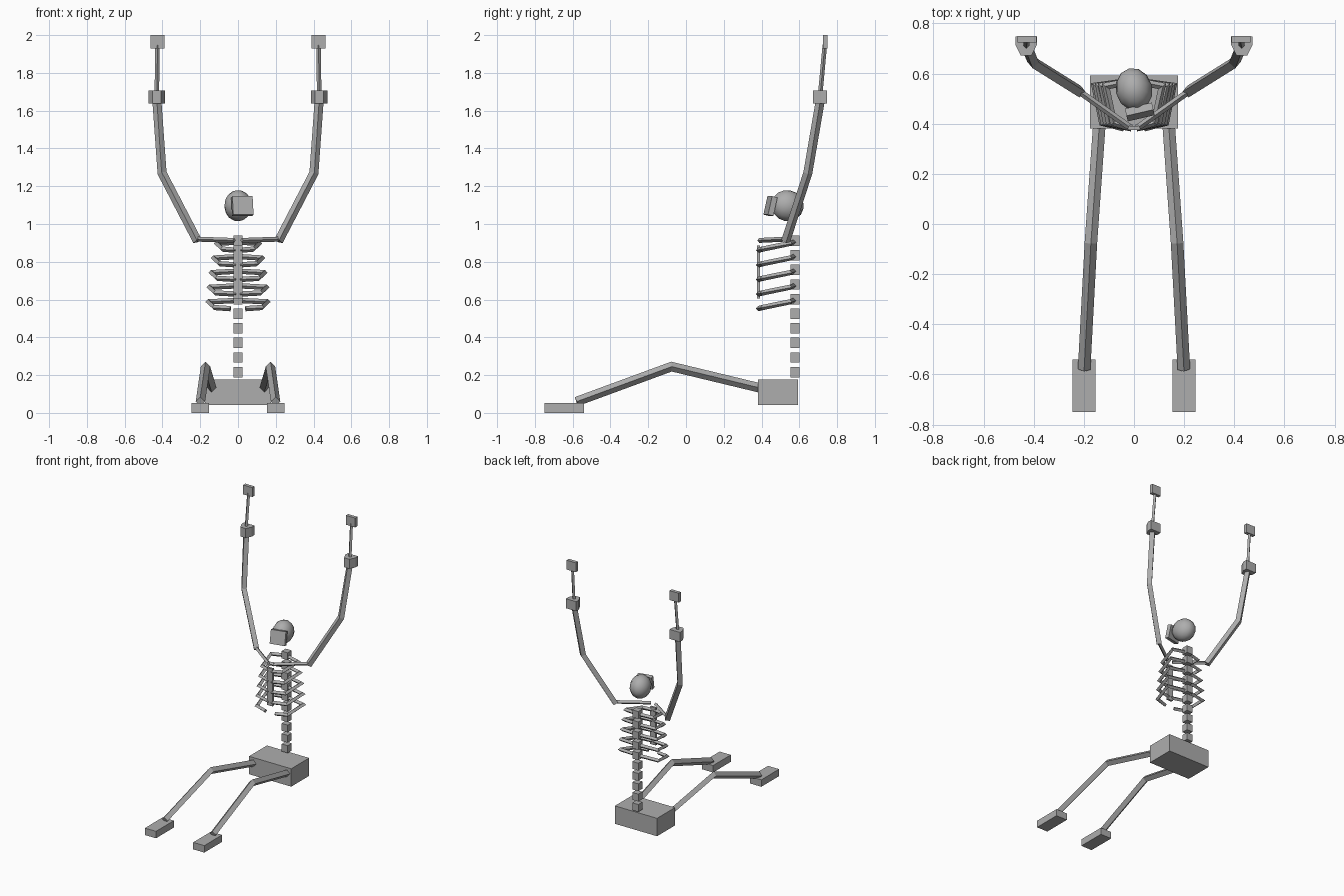
import bpy, bmesh
from math import radians
from mathutils import Vector, Matrix, Euler

if "Cube" in bpy.data.objects:
    bpy.data.objects.remove(bpy.data.objects["Cube"])

bone = bpy.data.materials.new("bone grey")
bone.diffuse_color = (0.42, 0.42, 0.42, 1)
bone.use_nodes = True
bone.node_tree.nodes["Principled BSDF"].inputs["Base Color"].default_value = bone.diffuse_color


def finish(name, bm):
    bmesh.ops.recalc_face_normals(bm, faces=bm.faces)
    me = bpy.data.meshes.new(name)
    bm.to_mesh(me)
    bm.free()
    me.materials.append(bone)
    ob = bpy.data.objects.new(name, me)
    bpy.context.collection.objects.link(ob)
    return ob


def box(name, centre, size, rot=(0, 0, 0)):
    bm = bmesh.new()
    m = Matrix.LocRotScale(Vector(centre), Euler([radians(a) for a in rot]), Vector(size))
    bmesh.ops.create_cube(bm, size=1, matrix=m)
    return finish(name, bm)


def rod(name, points, radius, ref=(0, 0, 1)):
    """Four-sided rod with a diamond section and mitred corners."""
    pts = [Vector(p) for p in points]
    dirs = [(b - a).normalized() for a, b in zip(pts, pts[1:])]
    bm = bmesh.new()
    rings = []
    for i, p in enumerate(pts):
        d0, d1 = dirs[max(i - 1, 0)], dirs[min(i, len(dirs) - 1)]
        t = (d0 + d1).normalized()
        side = d0.cross(Vector(ref)).normalized()
        up = side.cross(d0)
        ring = []
        for v in (side, up, -side, -up):
            v = v * radius
            # slide along the segment onto the mitre plane
            ring.append(bm.verts.new(p + v - d0 * (v.dot(t) / d0.dot(t))))
        rings.append(ring)
    for a, b in zip(rings, rings[1:]):
        for k in range(4):
            bm.faces.new((a[k], a[(k + 1) % 4], b[(k + 1) % 4], b[k]))
    bm.faces.new(rings[0])
    bm.faces.new(rings[-1][::-1])
    return finish(name, bm)


def prism(name, outline, z0, z1):
    bm = bmesh.new()
    f = bm.faces.new([bm.verts.new((x, y, z0)) for x, y in outline])
    r = bmesh.ops.extrude_face_region(bm, geom=[f])
    for v in r["geom"]:
        if isinstance(v, bmesh.types.BMVert):
            v.co.z = z1
    return finish(name, bm)


# pelvis, spine and breastbone
box("pelvis", (0, 0.486, 0.11), (0.35, 0.212, 0.134))
for i in range(10):
    box(f"vertebra_{i + 1}", (0, 0.576, 0.216 + i * 0.0773), (0.05, 0.048, 0.055))
box("breastbone", (0, 0.383, 0.745), (0.046, 0.016, 0.28))

# head and tilted face plate
bm = bmesh.new()
bmesh.ops.create_uvsphere(bm, u_segments=12, v_segments=8, radius=1,
                          matrix=Matrix.LocRotScale(Vector((0, 0.537, 1.097)),
                                                    Euler((radians(-12), 0, radians(13))),
                                                    Vector((0.073, 0.088, 0.082))))
for f in bm.faces:
    f.smooth = True
finish("head", bm)
box("face_plate", (0.023, 0.447, 1.095), (0.11, 0.03, 0.10), (-13, 0, 13))

for s, side in ((-1, "left"), (1, "right")):
    # ribs slope down towards the front, the lowest pair ends free
    for i in range(5):
        w = (0.112, 0.128, 0.14, 0.15, 0.156)[i]
        z = 0.897 - i * 0.0773
        end = 0.04 if i == 4 else 0.01
        rod(f"rib_{side}_{i + 1}",
            [(0, 0.572, z + 0.008), (s * w, 0.55, z), (s * (w - 0.03), 0.405, z - 0.03),
             (s * end, 0.383, z - 0.036)], 0.014)

    # collar bone and arm
    rod(f"collar_bone_{side}", [(s * 0.02, 0.388, 0.913), (s * 0.22, 0.53, 0.92)], 0.013)
    rod(f"arm_{side}", [(s * 0.215, 0.528, 0.91), (s * 0.402, 0.645, 1.27),
                        (s * 0.43, 0.712, 1.66)], 0.024, (0, 1, 0))

    # wrist block, thin rod and hand plate
    wx = s * 0.43
    prism(f"wrist_{side}", [(wx - 0.043, 0.747), (wx - 0.043, 0.715), (wx - 0.022, 0.673),
                            (wx + 0.022, 0.673), (wx + 0.043, 0.715), (wx + 0.043, 0.747)],
          1.637, 1.708)
    rod(f"hand_rod_{side}", [(wx, 0.71, 1.68), (s * 0.426, 0.735, 1.95)], 0.012, (0, 1, 0))
    box(f"hand_{side}", (s * 0.426, 0.737, 1.965), (0.076, 0.026, 0.07))

    # leg and foot
    rod(f"leg_{side}", [(s * 0.138, 0.40, 0.13), (s * 0.172, -0.077, 0.245),
                        (s * 0.199, -0.58, 0.06)], 0.025)
    box(f"foot_{side}", (s * 0.20, -0.645, 0.026), (0.092, 0.21, 0.052))
